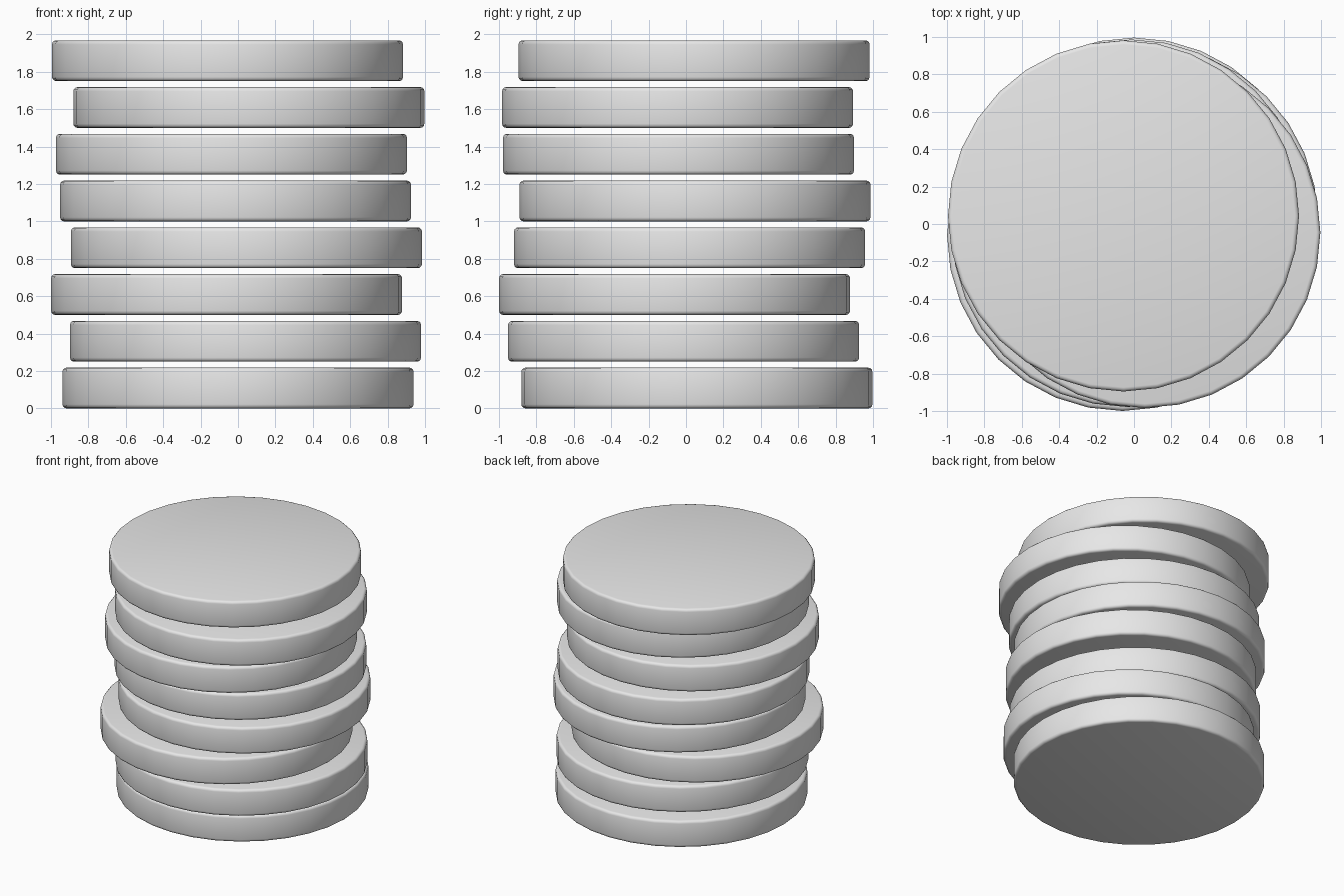
import bpy
import bmesh
import math

cube = bpy.data.objects.get("Cube")
if cube:
    bpy.data.objects.remove(cube, do_unlink=True)

RADIUS, HEIGHT, PITCH, SIDES = 0.9385, 0.218, 0.25, 32

# Plain grey used by every disc
grey = bpy.data.materials.new("light_grey")
grey.use_nodes = True
colour = (0.8, 0.8, 0.8, 1)
grey.diffuse_color = colour
grey.node_tree.nodes["Principled BSDF"].inputs["Base Color"].default_value = colour


def make_disc(name, x, y, z):
    """Rounded-edge disc whose underside rests at height z."""
    bpy.ops.mesh.primitive_cylinder_add(
        vertices=SIDES, radius=RADIUS, depth=HEIGHT, location=(x, y, z + HEIGHT / 2))
    disc = bpy.context.object
    disc.name = name
    disc.data.materials.append(grey)

    # Round the top and bottom rims
    bm = bmesh.new()
    bm.from_mesh(disc.data)
    rims = [e for e in bm.edges if e.calc_face_angle() > math.radians(60)]
    bmesh.ops.bevel(bm, geom=rims, offset=0.022, segments=3,
                    profile=0.5, affect="EDGES")
    bm.to_mesh(disc.data)
    bm.free()
    bpy.ops.object.shade_smooth_by_angle(angle=math.radians(35))
    return disc


# Sideways shift of each disc, from the bottom of the stack up
shifts = [(0.0, 0.058), (0.04, -0.013), (-0.061, -0.061), (0.045, 0.019),
          (-0.013, 0.048), (-0.035, -0.04), (0.058, -0.045), (-0.056, 0.043)]

for i, (x, y) in enumerate(shifts):
    make_disc(f"stacked_disc_{i + 1}", x, y, i * PITCH)
